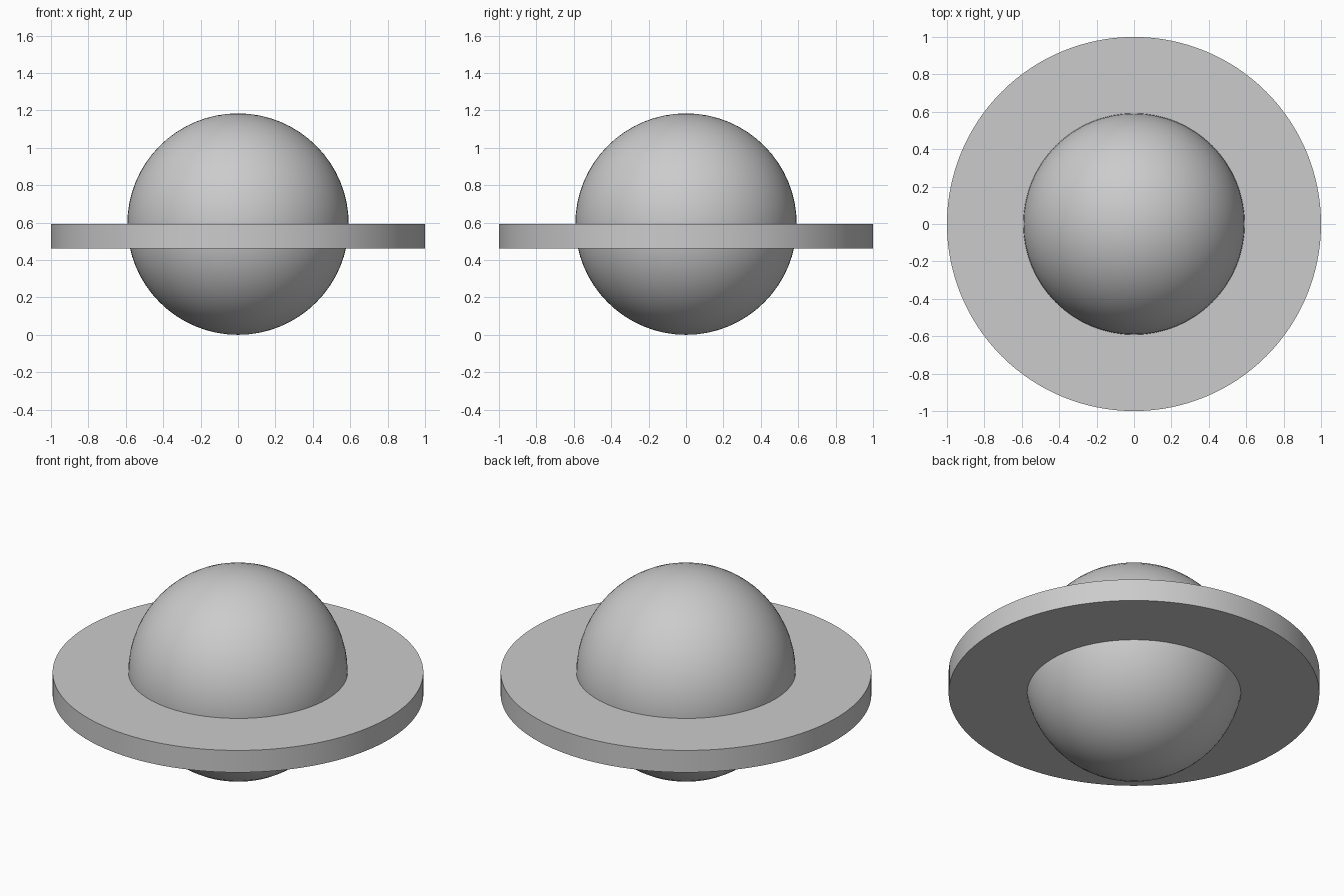
import bpy
import math

cube = bpy.data.objects.get("Cube")
if cube:
    bpy.data.objects.remove(cube, do_unlink=True)

RADIUS = 0.592
RING_TOP = 0.592
RING_THICKNESS = 0.131

# Single plain grey
grey = bpy.data.materials.new("light_grey")
grey.use_nodes = True
colour = (0.6, 0.6, 0.6, 1)
grey.diffuse_color = colour
grey.node_tree.nodes["Principled BSDF"].inputs["Base Color"].default_value = colour


def finish(name):
    obj = bpy.context.object
    obj.name = name
    obj.data.materials.append(grey)
    bpy.ops.object.shade_smooth_by_angle(angle=math.radians(30))
    return obj


# Round body
bpy.ops.mesh.primitive_uv_sphere_add(
    segments=64, ring_count=32, radius=RADIUS, location=(0, 0, RADIUS))
finish("globe")

# Flat disc around the middle, its top on the equator
bpy.ops.mesh.primitive_cylinder_add(
    vertices=128, radius=1, depth=RING_THICKNESS,
    location=(0, 0, RING_TOP - RING_THICKNESS / 2))
finish("disc_ring")
